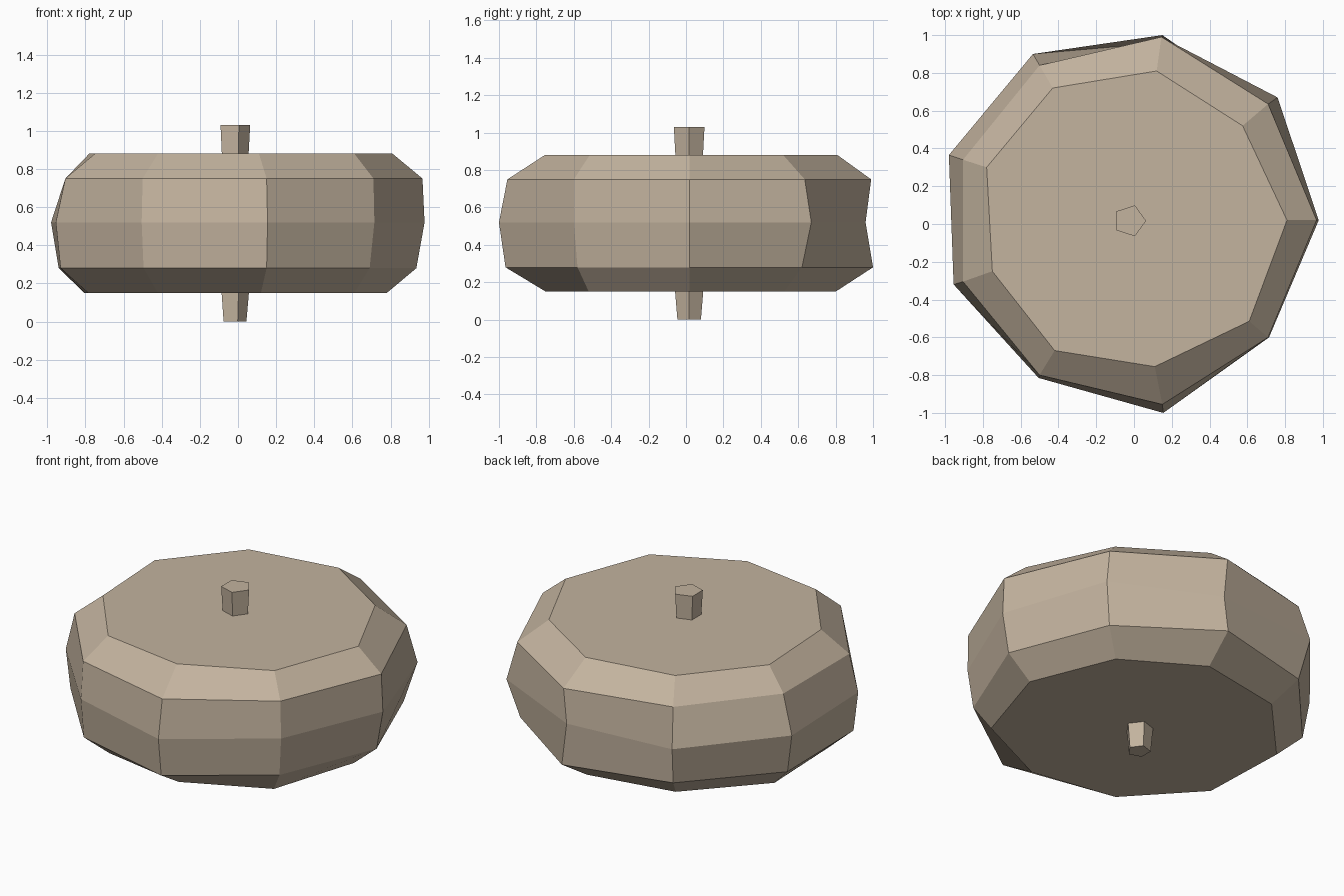
import bpy, bmesh, math

# Warm brown stone colour
stone = bpy.data.materials.new("warm_stone")
stone.diffuse_color = (0.547, 0.452, 0.345, 1.0)


def loft(name, rings):
    """Flat-shaded solid from stacked (z, outline) rings with capped ends."""
    bm = bmesh.new()
    loops = [[bm.verts.new((x, y, z)) for x, y in pts] for z, pts in rings]
    for a, b in zip(loops, loops[1:]):
        n = len(a)
        for i in range(n):
            j = (i + 1) % n
            bm.faces.new((a[i], a[j], b[j], b[i]))
    bm.faces.new(loops[0][::-1])
    bm.faces.new(loops[-1])
    bmesh.ops.recalc_face_normals(bm, faces=bm.faces[:])
    mesh = bpy.data.meshes.new(name)
    bm.to_mesh(mesh)
    bm.free()
    mesh.materials.append(stone)
    obj = bpy.data.objects.new(name, mesh)
    bpy.context.collection.objects.link(obj)
    return obj


def pentagon(r):
    return [(-0.022 + r * math.cos(math.tau * i / 5),
             0.017 + r * math.sin(math.tau * i / 5)) for i in range(5)]


# Irregular nine-sided stone wheel with bevelled rims
loft("stone_wheel", [
    (0.15, [(0.78, 0.02), (0.575, 0.525), (0.12, 0.80), (-0.42, 0.70), (-0.805, 0.285),
            (-0.785, -0.265), (-0.42, -0.66), (0.12, -0.75), (0.61, -0.52)]),
    (0.28, [(0.935, 0.02), (0.70, 0.62), (0.15, 1.0), (-0.50, 0.84), (-0.94, 0.35),
            (-0.93, -0.31), (-0.495, -0.80), (0.15, -0.965), (0.69, -0.58)]),
    (0.52, [(0.978, 0.02), (0.76, 0.67), (0.145, 0.96), (-0.535, 0.90), (-0.98, 0.365),
            (-0.955, -0.32), (-0.505, -0.815), (0.155, -1.0), (0.715, -0.60)]),
    (0.75, [(0.967, 0.02), (0.71, 0.635), (0.145, 0.99), (-0.50, 0.84), (-0.905, 0.34),
            (-0.905, -0.305), (-0.50, -0.80), (0.15, -0.955), (0.71, -0.60)]),
    (0.88, [(0.81, 0.02), (0.575, 0.52), (0.12, 0.81), (-0.43, 0.72), (-0.78, 0.30),
            (-0.75, -0.25), (-0.42, -0.67), (0.11, -0.755), (0.61, -0.515)]),
])

# Tapered five-sided axle stubs
loft("upper_axle", [(0.87, pentagon(0.077)), (1.03, pentagon(0.086))])
loft("lower_axle", [(0.0, pentagon(0.066)), (0.16, pentagon(0.08))])
